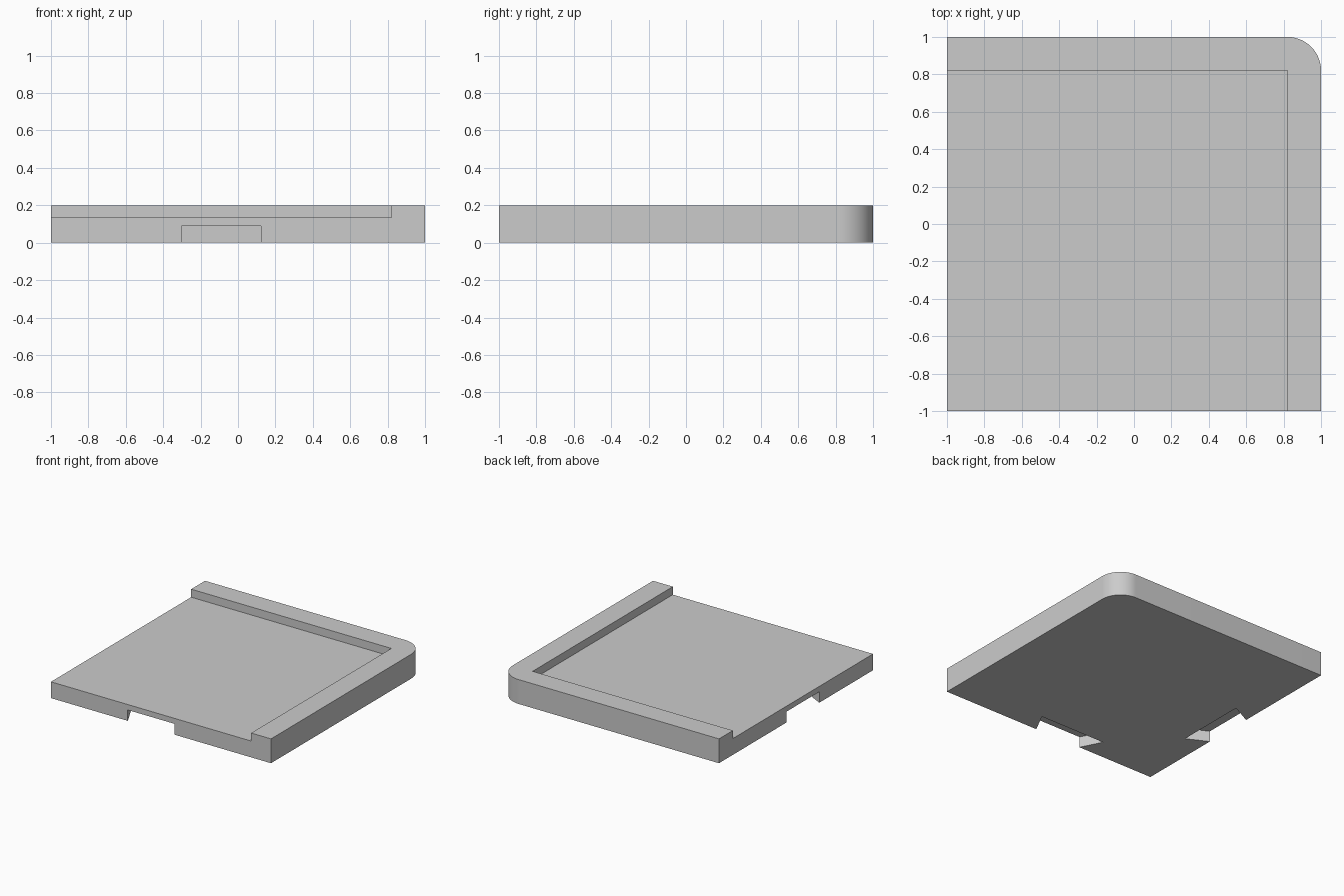
import bpy, bmesh, math

cube = bpy.data.objects.get("Cube")
if cube:
    bpy.data.objects.remove(cube, do_unlink=True)

SIZE, RADIUS, HEIGHT = 1.0, 0.18, 0.2
INNER = SIZE - RADIUS              # inside faces of the two rims
FLOOR = 0.134                      # top of the recessed floor
MID = (INNER - SIZE) / 2           # notch centre, middle of the floor

gray = bpy.data.materials.new("light_gray")
gray.use_nodes = True
colour = (0.6, 0.6, 0.6, 1)
gray.diffuse_color = colour
gray.node_tree.nodes["Principled BSDF"].inputs["Base Color"].default_value = colour


def prism(name, outline, z0, z1):
    """Extrude a plan outline from z0 to z1."""
    bm = bmesh.new()
    face = bm.faces.new([bm.verts.new((x, y, z0)) for x, y in outline])
    out = bmesh.ops.extrude_face_region(bm, geom=[face])
    top = [v for v in out["geom"] if isinstance(v, bmesh.types.BMVert)]
    bmesh.ops.translate(bm, verts=top, vec=(0, 0, z1 - z0))
    bmesh.ops.recalc_face_normals(bm, faces=bm.faces)
    mesh = bpy.data.meshes.new(name)
    bm.to_mesh(mesh)
    bm.free()
    mesh.materials.append(gray)
    obj = bpy.data.objects.new(name, mesh)
    bpy.context.collection.objects.link(obj)
    return obj


# Square slab with one rounded back corner
arc = [(INNER + RADIUS * math.cos(a), INNER + RADIUS * math.sin(a))
       for a in (math.pi / 2 * i / 24 for i in range(25))]
tile = prism("corner_tile", [(-SIZE, -SIZE), (SIZE, -SIZE)] + arc + [(-SIZE, SIZE)], 0, HEIGHT)

# Recessed floor, open at the front and at the -x side
FAR = SIZE + 0.1
recess = prism("recess_cutter", [(-FAR, -FAR), (INNER, -FAR), (INNER, INNER), (-FAR, INNER)],
               FLOOR, HEIGHT + 0.1)

# Dovetail notches under both open edges
MOUTH, BACK, DEPTH = 0.212, 0.3, 0.172
dovetail = [(MID - MOUTH, -FAR), (MID + MOUTH, -FAR), (MID + MOUTH, -SIZE),
            (MID + BACK, DEPTH - SIZE), (MID - BACK, DEPTH - SIZE), (MID - MOUTH, -SIZE)]
front_notch = prism("front_notch_cutter", dovetail, -0.1, 0.089)
side_notch = prism("side_notch_cutter", [(y, x) for x, y in dovetail], -0.1, 0.089)

# Cut the slab, then drop the cutters
for cutter in (recess, front_notch, side_notch):
    cut = tile.modifiers.new(cutter.name, 'BOOLEAN')
    cut.operation, cut.solver, cut.object = 'DIFFERENCE', 'EXACT', cutter
bpy.context.view_layer.objects.active = tile
tile.select_set(True)
for name in [m.name for m in tile.modifiers]:
    bpy.ops.object.modifier_apply(modifier=name)
for cutter in (recess, front_notch, side_notch):
    bpy.data.objects.remove(cutter, do_unlink=True)

# Smooth only the rounded corner
bpy.ops.object.shade_smooth_by_angle(angle=math.radians(30))
